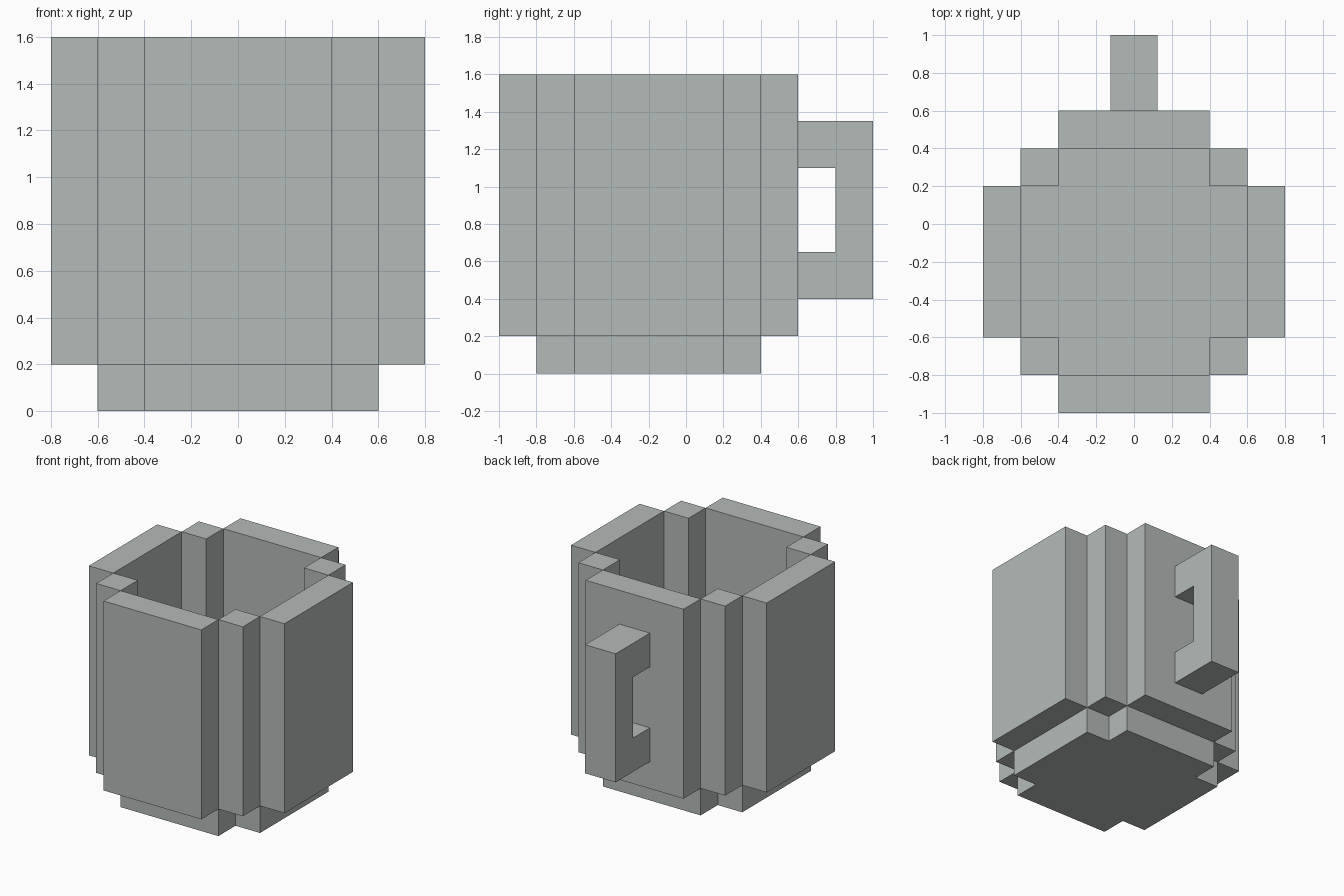
import bpy
import bmesh
from mathutils import Vector

if "Cube" in bpy.data.objects:
    bpy.data.objects.remove(bpy.data.objects["Cube"])

CY = -0.2               # centre of the cup body along y
FLOOR, RIM = 0.2, 1.6   # heights of cup floor and rim

grey = bpy.data.materials.new("light grey")
grey.diffuse_color = (0.456, 0.497, 0.485, 1.0)
grey.use_nodes = True
grey.node_tree.nodes["Principled BSDF"].inputs["Base Color"].default_value = grey.diffuse_color


def extrude(name, outline, depth):
    """Solid made by sweeping a flat outline along the depth vector."""
    bm = bmesh.new()
    face = bm.faces.new([bm.verts.new(p) for p in outline])
    swept = bmesh.ops.extrude_face_region(bm, geom=[face], use_keep_orig=True)
    moved = [g for g in swept["geom"] if isinstance(g, bmesh.types.BMVert)]
    bmesh.ops.translate(bm, verts=moved, vec=Vector(depth))
    bmesh.ops.recalc_face_normals(bm, faces=bm.faces)
    mesh = bpy.data.meshes.new(name)
    bm.to_mesh(mesh)
    bm.free()
    mesh.materials.append(grey)
    obj = bpy.data.objects.new(name, mesh)
    bpy.context.collection.objects.link(obj)
    return obj


def block(name, x, y, half_x, half_y):
    """Upright wall block from floor to rim, placed relative to the cup centre."""
    corners = [(-1, -1), (1, -1), (1, 1), (-1, 1)]
    outline = [(x + i * half_x, CY + y + j * half_y, FLOOR) for i, j in corners]
    return extrude(name, outline, (0, 0, RIM - FLOOR))


# Base: square with notched corners
a, b = 0.4, 0.6
quarter = [(b, -a), (b, a), (a, a)]
cross = []
for _ in range(4):
    cross += quarter
    quarter = [(-y, x) for x, y in quarter]
# each quarter ends where the next one's notch begins
extrude("base", [(x, CY + y, 0) for x, y in cross], (0, 0, FLOOR))

# Four walls
for side, s in (("left", -1), ("right", 1)):
    block(side + "_wall", s * 0.7, 0, 0.1, 0.4)
for side, s in (("front", -1), ("back", 1)):
    block(side + "_wall", 0, s * 0.7, 0.4, 0.1)

# Corner posts stepping between the walls
for xn, sx in (("left", -1), ("right", 1)):
    for yn, sy in (("front", -1), ("back", 1)):
        block(f"{yn}_{xn}_corner_post", sx * 0.5, sy * 0.5, 0.1, 0.1)

# Handle: C-shaped profile on the back wall
profile = [(0.6, 0.4), (1.0, 0.4), (1.0, 1.35), (0.6, 1.35),
           (0.6, 1.1), (0.8, 1.1), (0.8, 0.65), (0.6, 0.65)]
extrude("handle", [(-0.125, y, z) for y, z in profile], (0.25, 0, 0))
